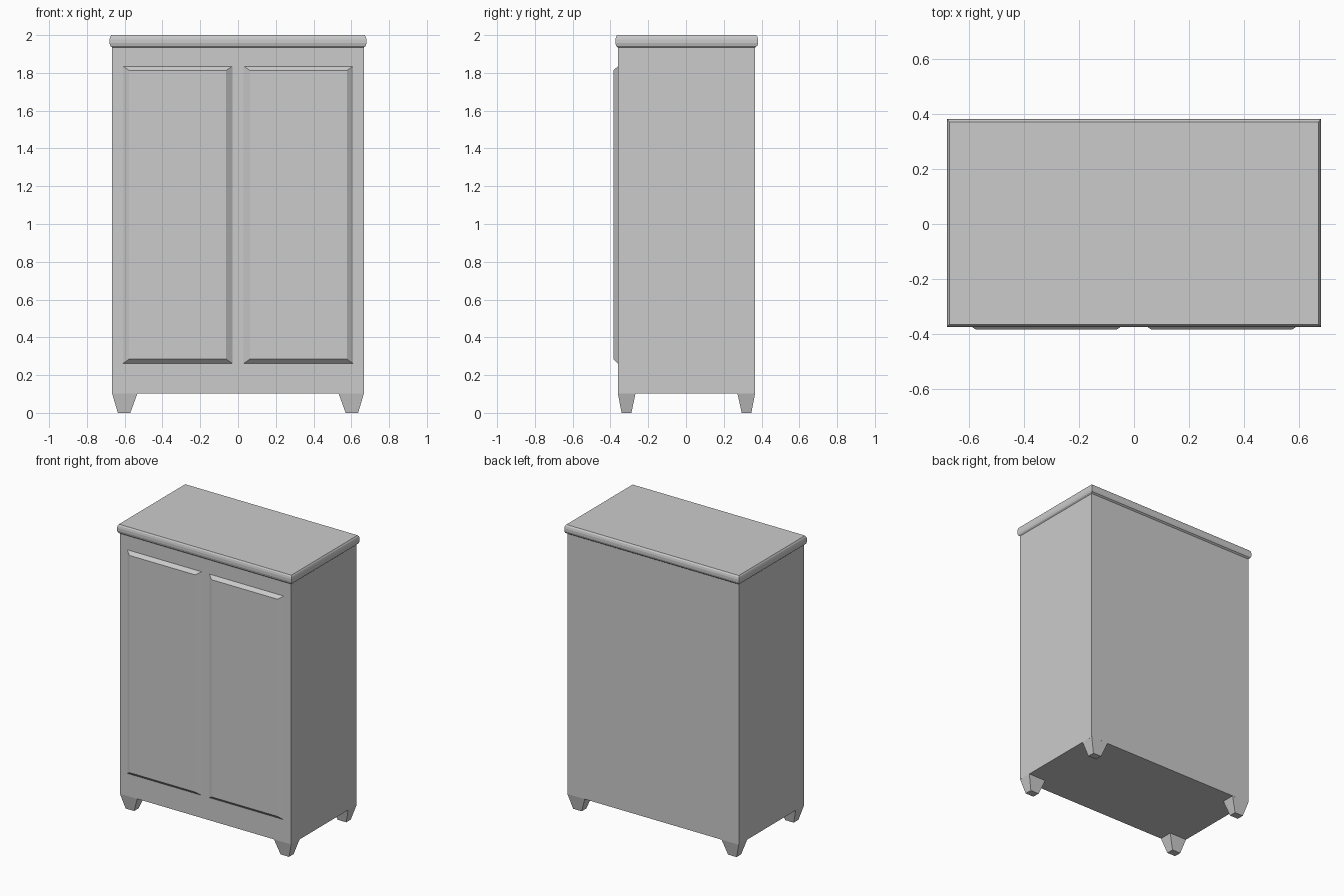
import bpy, bmesh

if "Cube" in bpy.data.objects:
    bpy.data.objects.remove(bpy.data.objects["Cube"])

def loft(name, rings):
    """Closed stack of rectangles (x0, x1, y0, y1, z), bottom to top."""
    bm = bmesh.new()
    loops = [[bm.verts.new(p) for p in ((x0, y0, z), (x1, y0, z), (x1, y1, z), (x0, y1, z))]
             for x0, x1, y0, y1, z in rings]
    bm.faces.new(loops[0])
    bm.faces.new(loops[-1])
    for a, b in zip(loops, loops[1:]):
        for i in range(4):
            j = (i + 1) % 4
            bm.faces.new((a[i], a[j], b[j], b[i]))
    bmesh.ops.recalc_face_normals(bm, faces=bm.faces)
    mesh = bpy.data.meshes.new(name)
    bm.to_mesh(mesh)
    bm.free()
    obj = bpy.data.objects.new(name, mesh)
    bpy.context.collection.objects.link(obj)
    return obj

def mirror_x(obj):
    obj.modifiers.new("mirror", 'MIRROR').use_axis[0] = True

# Cabinet body
X, Y0, Y1 = 0.667, -0.361, 0.366
loft("cabinet_body", [(-X, X, Y0, Y1, 0.103), (-X, X, Y0, Y1, 1.945)])

# Rounded top moulding: (overhang, height)
profile = [(0.0, 1.935), (0.009, 1.943), (0.013, 1.957), (0.013, 1.976),
           (0.010, 1.990), (0.004, 2.0)]
loft("top_moulding", [(-X - o, X + o, Y0 - o, Y1 + o * 1.25, z) for o, z in profile])

# Raised door panels, bevelled towards the front (built flat, then stood upright)
door = loft("door_panel", [(0.03, 0.609, 0.262, 1.835, 0.35),
                           (0.03, 0.609, 0.262, 1.835, 0.361),
                           (0.063, 0.576, 0.285, 1.813, 0.384)])
for v in door.data.vertices:
    x, y, z = v.co
    v.co = (x, -z, y)
mirror_x(door)

# Tapered feet
for name, top, bottom in (("front_foot", (-0.361, -0.267), (-0.341, -0.289)),
                          ("back_foot", (0.272, 0.366), (0.295, 0.346))):
    foot = loft(name, [(0.57, 0.636, *bottom, 0.0), (0.532, X, *top, 0.104)])
    mirror_x(foot)
